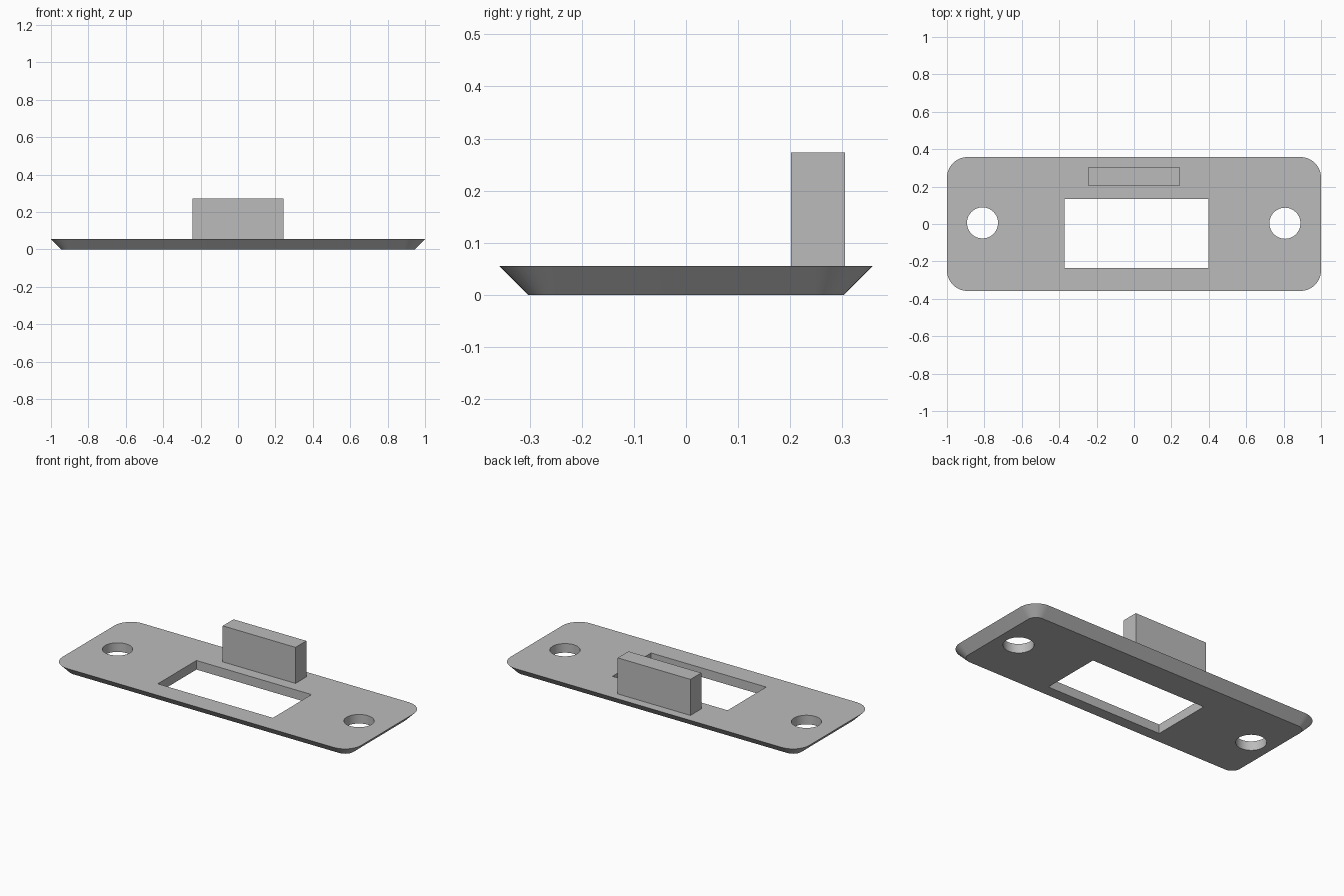
import bpy, bmesh
from math import cos, sin, pi, radians

cube = bpy.data.objects.get("Cube")
if cube:
    bpy.data.objects.remove(cube, do_unlink=True)

# Single metal colour
metal = bpy.data.materials.new("grey_metal")
metal.use_nodes = True
grey = (0.5, 0.5, 0.5, 1)
metal.diffuse_color = grey
metal.node_tree.nodes["Principled BSDF"].inputs["Base Color"].default_value = grey

THICK = 0.055
HALF_X, HALF_Y = 1.0, 0.358


def rounded_rect(hx, hy, r, steps=10):
    pts = []
    for q, (sx, sy) in enumerate([(1, 1), (-1, 1), (-1, -1), (1, -1)]):
        for i in range(steps + 1):
            a = (q + i / steps) * pi / 2
            pts.append((sx * (hx - r) + r * cos(a), sy * (hy - r) + r * sin(a)))
    return pts


def circle(cx, cy, r, n=48):
    return [(cx + r * cos(2 * pi * i / n), cy + r * sin(2 * pi * i / n)) for i in range(n)]


def rect(x0, x1, y0, y1):
    return [(x0, y0), (x1, y0), (x1, y1), (x0, y1)]


def finish(bm, name):
    bmesh.ops.recalc_face_normals(bm, faces=bm.faces)
    mesh = bpy.data.meshes.new(name)
    bm.to_mesh(mesh)
    bm.free()
    mesh.materials.append(metal)
    obj = bpy.data.objects.new(name, mesh)
    bpy.context.collection.objects.link(obj)
    return obj


# Strike plate: each (bottom, top) outline pair becomes a wall, then both caps are filled
window = rect(-0.372, 0.398, -0.235, 0.134)
left_hole = circle(0.807, 0.004, 0.083)
right_hole = circle(-0.81, 0.006, 0.083)
outlines = [(rounded_rect(HALF_X - THICK, HALF_Y - THICK, 0.055),
             rounded_rect(HALF_X, HALF_Y, 0.11))]
outlines += [(loop, loop) for loop in (window, left_hole, right_hole)]

bm = bmesh.new()
caps = ([], [])
for pair in outlines:
    rings = [[bm.verts.new((x, y, z)) for x, y in loop] for loop, z in zip(pair, (0, THICK))]
    low, high = rings
    n = len(low)
    for i in range(n):
        j = (i + 1) % n
        bm.faces.new((low[i], low[j], high[j], high[i]))
        for cap, ring in zip(caps, rings):
            cap.append(bm.edges.get((ring[i], ring[j])))
for cap, side in zip(caps, (-1, 1)):
    bmesh.ops.triangle_fill(bm, edges=cap, use_beauty=True, normal=(0, 0, side))
plate = finish(bm, "strike_plate")

plate.select_set(True)
bpy.context.view_layer.objects.active = plate
bpy.ops.object.shade_smooth_by_angle(angle=radians(30))

# Upright tab standing behind the window
bm = bmesh.new()
bmesh.ops.create_cube(bm, size=1)
bmesh.ops.scale(bm, vec=(0.487, 0.103, 0.273 - THICK), verts=bm.verts)
bmesh.ops.translate(bm, vec=(0, 0.2535, (0.273 + THICK) / 2), verts=bm.verts)
finish(bm, "upright_tab")
